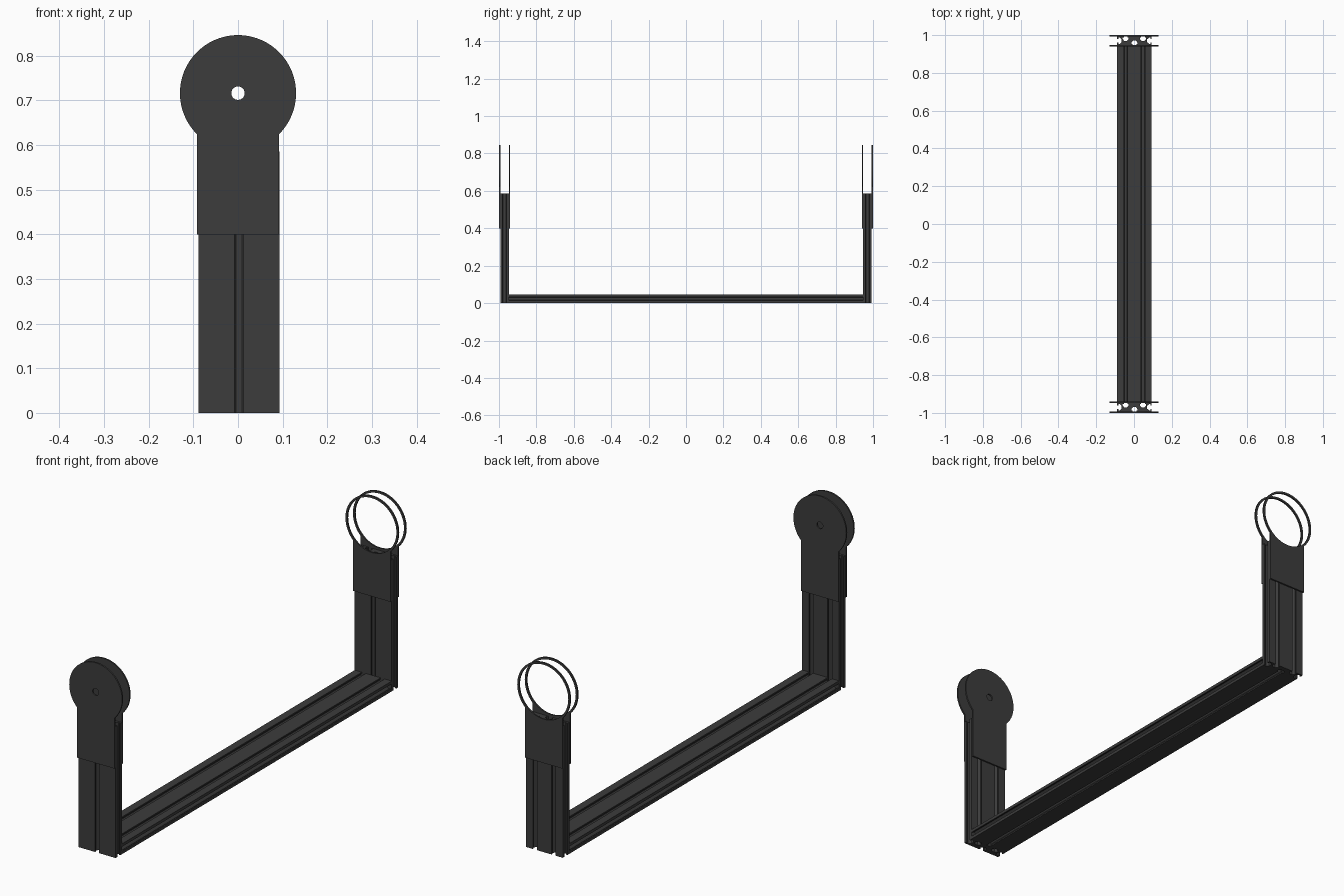
import bpy, bmesh, math
from mathutils import Matrix, Vector

if "Cube" in bpy.data.objects:
    bpy.data.objects.remove(bpy.data.objects["Cube"])

mat = bpy.data.materials.new("dark_metal")
mat.diffuse_color = (0.045, 0.045, 0.045, 1)
mat.use_nodes = True
mat.node_tree.nodes["Principled BSDF"].inputs["Base Color"].default_value = mat.diffuse_color

W, T = 0.182, 0.0457          # extrusion width and thickness
PLATE = 0.007                 # plate thickness
DISC_Z, DISC_R = 0.716, 0.13


def extrude_outline(name, loops, depth, matrix):
    """Fill closed 2D loops (inner loops become holes) and extrude about the middle."""
    cu = bpy.data.curves.new(name + "_outline", 'CURVE')
    cu.dimensions, cu.fill_mode, cu.extrude = '2D', 'BOTH', depth / 2
    for pts in loops:
        sp = cu.splines.new('POLY')
        sp.points.add(len(pts) - 1)
        for p, (x, y) in zip(sp.points, pts):
            p.co = (x, y, 0, 1)
        sp.use_cyclic_u = True
    tmp = bpy.data.objects.new(name + "_outline", cu)
    bpy.context.collection.objects.link(tmp)
    dg = bpy.context.evaluated_depsgraph_get()
    me = bpy.data.meshes.new_from_object(tmp.evaluated_get(dg))
    bpy.data.objects.remove(tmp)
    bpy.data.curves.remove(cu)
    bm = bmesh.new()
    bm.from_mesh(me)
    bmesh.ops.remove_doubles(bm, verts=bm.verts, dist=1e-5)
    bmesh.ops.recalc_face_normals(bm, faces=bm.faces)
    for f in bm.faces:
        f.smooth = True
    bm.to_mesh(me)
    bm.free()
    me.transform(matrix)
    me.set_sharp_from_angle(angle=math.radians(25))
    me.materials.clear()
    me.materials.append(mat)
    me.name = name
    ob = bpy.data.objects.new(name, me)
    bpy.context.collection.objects.link(ob)
    return ob


def arc(r, a0, a1, n, cy=0.0):
    return [(r * math.cos(a0 + (a1 - a0) * i / n),
             cy + r * math.sin(a0 + (a1 - a0) * i / n)) for i in range(n + 1)]


def slot(cx, cy, dx, dy):
    """T-slot cut into an edge running along (dx, dy); inward is to the left."""
    half = [(0.010, 0), (0.010, 0.006), (0.016, 0.006), (0.016, 0.014), (0.007, 0.024)]
    shape = [(-s, d) for s, d in half] + half[::-1]
    return [(cx + s * dx - d * dy, cy + s * dy + d * dx) for s, d in shape]


# T-slot section: one slot below, two above, one on each narrow side
h = W / 2
section = ([(-h, 0)] + slot(0, 0, 1, 0) + [(h, 0)] + slot(h, T / 2, 0, 1)
           + [(h, T)] + slot(0.046, T, -1, 0) + slot(-0.046, T, -1, 0)
           + [(-h, T)] + slot(-h, T / 2, 0, -1))

# Lollipop-shaped plate outline, straight sides running into a round head
a = math.acos(0.0915 / DISC_R)
plate = [(-0.0915, 0.4), (0.0915, 0.4)] + arc(DISC_R, -a, math.pi + a, 72, DISC_Z)


def hole(r):
    return arc(r, 0, 2 * math.pi, 64, DISC_Z)[:-1]


STAND = Matrix.Rotation(math.pi / 2, 4, 'X')   # section upright, extruded along y
X0 = 0.002
inner = 1 - 2 * PLATE - T                      # inner face of the inner plates

# Base beam between the uprights
extrude_outline("base_beam", [section], 2 * (inner + PLATE),
                Matrix.Translation((X0, 0, 0)) @ STAND)

# Both ends: upright plus a pair of plates (small bore in front, wide ring at back)
for end, side, bore in (("front", -1, 0.015), ("back", 1, 0.121)):
    y_mid = side * (1 - PLATE - T / 2)
    extrude_outline(end + "_upright", [section], 0.585,
                    Matrix.Translation((X0, y_mid - T / 2, 0.2925)))
    for pos, off in (("outer", 1), ("inner", -1)):
        y = y_mid + side * off * (T + PLATE) / 2
        extrude_outline(f"{end}_{pos}_plate", [plate, hole(bore)], PLATE,
                        Matrix.Translation((0, y, 0)) @ STAND)
